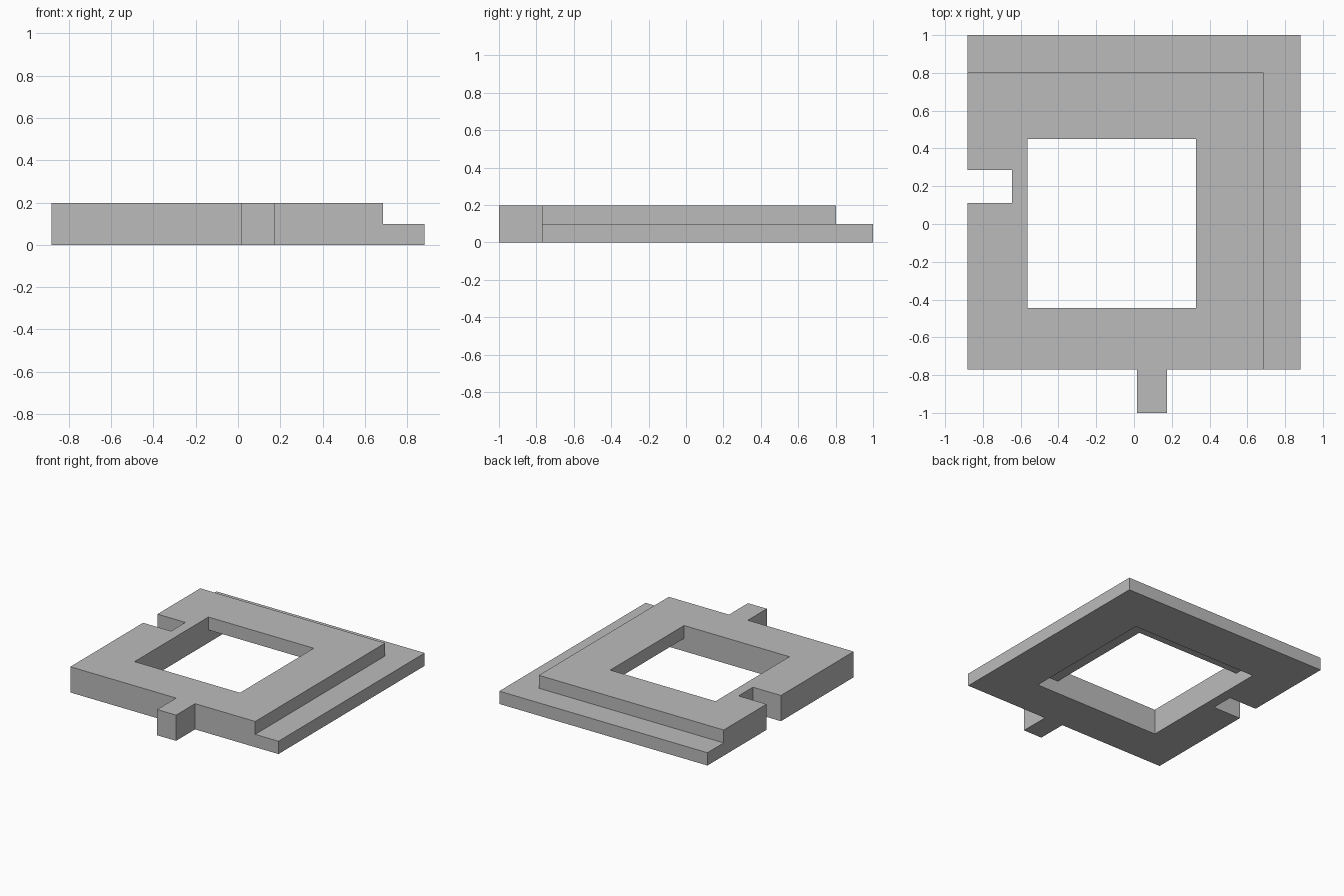
import bpy
import bmesh

default_cube = bpy.data.objects.get("Cube")
if default_cube:
    bpy.data.objects.remove(default_cube, do_unlink=True)

LEFT, RIGHT, FRONT, BACK = -0.882, 0.882, -0.77, 1.0
TOP, STEP = 0.197, 0.098
OVER = 0.1  # how far cutters reach past the surface

grey = bpy.data.materials.new("plain grey")
grey.use_nodes = True
grey.diffuse_color = (0.5, 0.5, 0.5, 1)
grey.node_tree.nodes["Principled BSDF"].inputs["Base Color"].default_value = (0.5, 0.5, 0.5, 1)


def box(name, x, y, z):
    """Box spanning the given (low, high) ranges."""
    bm = bmesh.new()
    bmesh.ops.create_cube(bm, size=1)
    for v in bm.verts:
        v.co = [r[0] if c < 0 else r[1] for c, r in zip(v.co, (x, y, z))]
    mesh = bpy.data.meshes.new(name)
    bm.to_mesh(mesh)
    bm.free()
    mesh.materials.append(grey)
    obj = bpy.data.objects.new(name, mesh)
    bpy.context.collection.objects.link(obj)
    return obj


def combine(target, tool, operation):
    """Apply a boolean and remove the tool."""
    tool.hide_render = True
    mod = target.modifiers.new(operation, "BOOLEAN")
    mod.operation = operation
    mod.solver = "EXACT"
    mod.object = tool
    bpy.context.view_layer.objects.active = target
    bpy.ops.object.modifier_apply(modifier=mod.name)
    bpy.data.objects.remove(tool, do_unlink=True)


frame = box("square_frame", (LEFT, RIGHT), (FRONT, BACK), (0, TOP))

# Front tab
combine(frame, box("tab", (0.015, 0.175), (-1, FRONT + OVER), (0, TOP)), "UNION")

full = (-OVER, TOP + OVER)
upper = (STEP, TOP + OVER)
lower = (-OVER, STEP)
cutters = {
    # Window, with a wider lower part that leaves a lip on two sides
    "window": ((-0.565, 0.328), (-0.445, 0.449), full),
    "window_recess": ((-0.565, 0.512), (-0.445, 0.63), lower),
    # Side slot matching the tab
    "slot": ((LEFT - OVER, -0.645), (0.111, 0.285), full),
    # Stepped outer edges
    "side_step": ((0.685, RIGHT + OVER), (FRONT - OVER, BACK + OVER), upper),
    "back_step": ((LEFT - OVER, RIGHT + OVER), (0.803, BACK + OVER), upper),
}
for name, spans in cutters.items():
    combine(frame, box(name, *spans), "DIFFERENCE")

# Merge leftover seams into clean flat faces
bm = bmesh.new()
bm.from_mesh(frame.data)
bmesh.ops.remove_doubles(bm, verts=bm.verts, dist=0.0001)
bmesh.ops.dissolve_limit(bm, angle_limit=0.01, verts=bm.verts, edges=bm.edges)
bm.to_mesh(frame.data)
bm.free()
